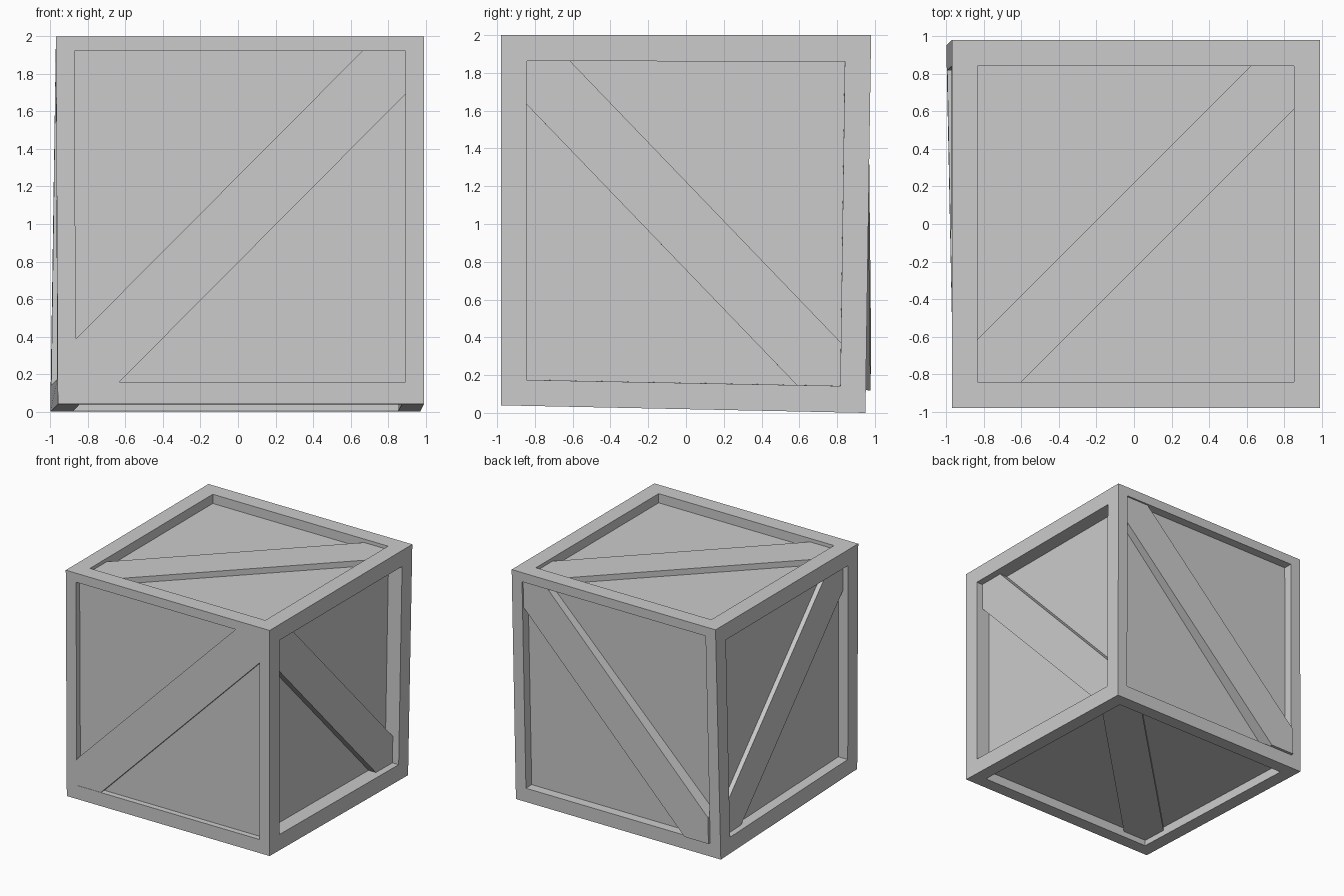
import bpy
import bmesh
from mathutils import Vector

if "Cube" in bpy.data.objects:
    bpy.data.objects.remove(bpy.data.objects["Cube"], do_unlink=True)

# Single flat grey
grey = bpy.data.materials.new("plain_grey")
grey.use_nodes = True
colour = (0.6, 0.6, 0.6, 1)
grey.diffuse_color = colour
grey.node_tree.nodes["Principled BSDF"].inputs["Base Color"].default_value = colour


def finish(name, bm):
    bmesh.ops.remove_doubles(bm, verts=bm.verts, dist=0.0001)
    bmesh.ops.recalc_face_normals(bm, faces=bm.faces)
    mesh = bpy.data.meshes.new(name)
    bm.to_mesh(mesh)
    bm.free()
    mesh.materials.append(grey)
    obj = bpy.data.objects.new(name, mesh)
    bpy.context.collection.objects.link(obj)


def on_face(quad, u, v):
    a, b, c, d = quad
    return a.lerp(b, u).lerp(d.lerp(c, u), v)


def add_face(bm, points):
    bm.faces.new([bm.verts.new(p) for p in points])


# Slightly crooked crate corners: front/back, bottom/top, right/left
corner = {key: Vector(p) for key, p in {
    "fbr": (-.96, -.98, .04), "fbl": (.99, -.98, .04),
    "bbr": (-1, .95, 0), "bbl": (.97, .95, 0),
    "ftr": (-.97, -.98, 2), "ftl": (.99, -.98, 2),
    "btr": (-.97, .98, 2), "btl": (.99, .98, 2)}.items()}

# Each side: corners counter-clockwise from the brace start, lower and upper
# panel margins along both edges, panel depth, brace setback at start and end
sides = {
    "front": ("fbr fbl ftl ftr", (.05, .05, .06, .04), .05, .003, .008),
    "back": ("bbr btr btl bbl", (.06, .04, .05, .05), .08, -.025, .015),
    "left": ("bbl btl ftl fbl", (.07, .07, .07, .07), .13, .06, .06),
    "right": ("bbr fbr ftr btr", (.07, .07, .07, .07), .09, .05, .05),
    "top": ("ftr ftl btl btr", (.07, .07, .07, .07), .08, .03, .03),
    "bottom": ("bbl fbl fbr bbr", (.06, .06, .06, .06), .08, .05, .05),
}

BRACE_CUT = 0.23
centre = Vector((0, 0, 1))
body = bmesh.new()

for side, (keys, (u0, u1, v0, v1), depth, gap0, gap1) in sides.items():
    quad = [corner[k] for k in keys.split()]
    inward = (quad[2] - quad[0]).cross(quad[3] - quad[1]).normalized()
    if inward.dot(centre - quad[0]) < 0:
        inward.negate()
    rim = [on_face(quad, u, v) for u, v in
           ((u0, v0), (1 - u1, v0), (1 - u1, 1 - v1), (u0, 1 - v1))]
    floor = [p + inward * depth for p in rim]

    # Frame rails, recess walls and recessed panel
    for i in range(4):
        j = (i + 1) % 4
        add_face(body, (quad[i], quad[j], rim[j], rim[i]))
        add_face(body, (rim[i], rim[j], floor[j], floor[i]))
    add_face(body, floor)

    # Diagonal brace with pointed ends fitting into the panel corners
    outline = []
    for c, gap in ((0, gap0), (2, gap1)):
        for other in ((c + 3) % 4, c, c + 1 if c == 0 else 3):
            p = rim[c]
            if other != c:
                p = p + (rim[other] - p).normalized() * BRACE_CUT
            outline.append((p, gap))
    # Order around the hexagon
    start, end = outline[:3], outline[3:]
    ring = start + end
    brace = bmesh.new()
    outer = [p + inward * gap for p, gap in ring]
    inner = [p + inward * depth for p, gap in ring]
    add_face(brace, outer)
    add_face(brace, inner)
    for i in range(6):
        j = (i + 1) % 6
        add_face(brace, (outer[i], outer[j], inner[j], inner[i]))
    finish(side + "_brace", brace)

finish("crate_frame", body)
